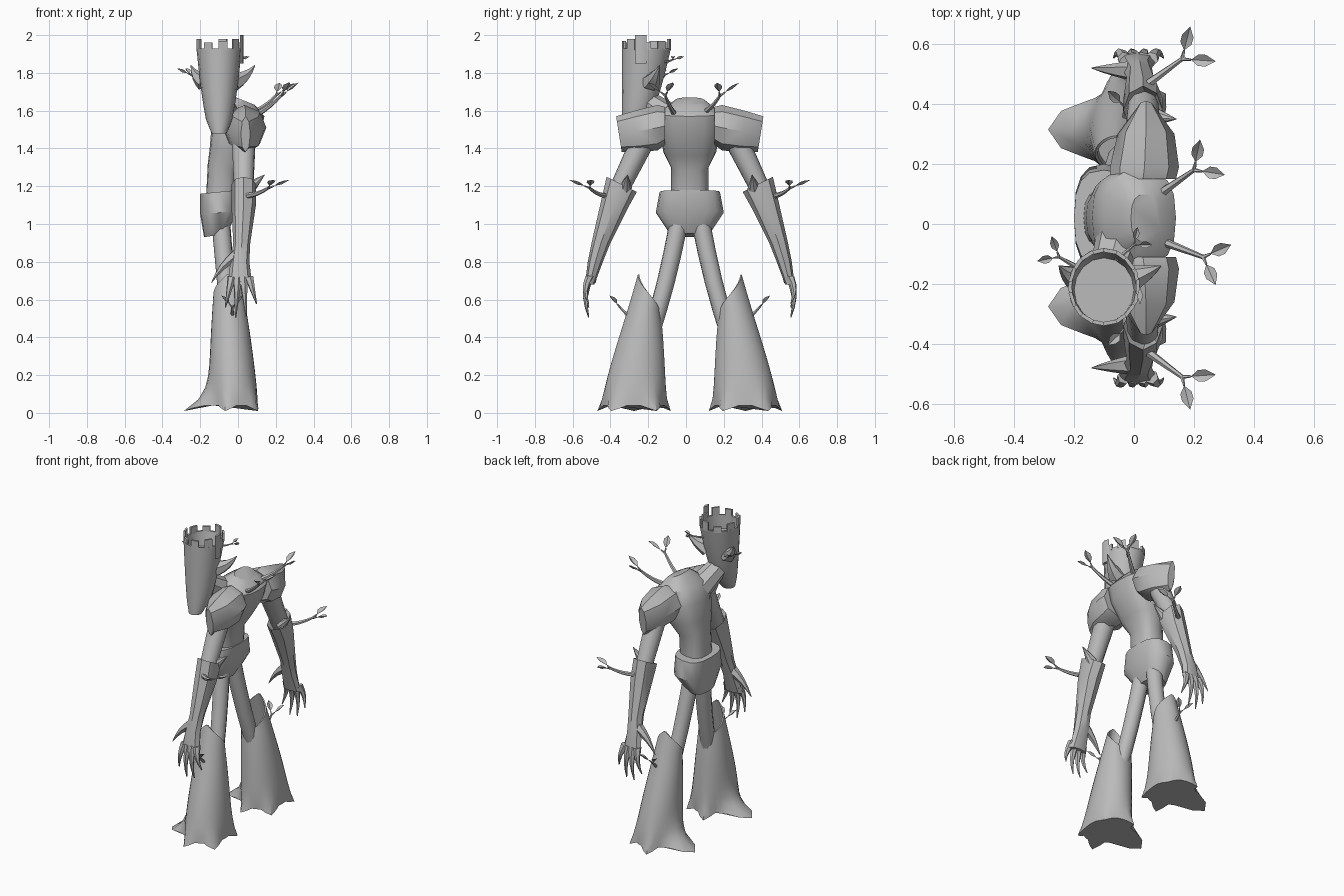
import bpy, bmesh, math
from mathutils import Vector

cube = bpy.data.objects.get("Cube")
if cube:
    bpy.data.objects.remove(cube)

bark = bpy.data.materials.new("bark_grey")
bark.use_nodes = True
bark.diffuse_color = (.5, .5, .5, 1)
bark.node_tree.nodes["Principled BSDF"].inputs["Base Color"].default_value = bark.diffuse_color
middle = .02  # mirror plane of the body


def finish(name, bm):
    bmesh.ops.recalc_face_normals(bm, faces=bm.faces)
    mesh = bpy.data.meshes.new(name)
    bm.to_mesh(mesh)
    bm.free()
    mesh.materials.append(bark)
    part = bpy.data.objects.new(name, mesh)
    bpy.context.collection.objects.link(part)
    bpy.ops.object.select_all(action="DESELECT")
    part.select_set(True)
    bpy.context.view_layer.objects.active = part
    bpy.ops.object.shade_smooth_by_angle(angle=math.radians(40))


def loft(name, rings):
    bm = bmesh.new()
    loops = [[bm.verts.new(point) for point in ring] for ring in rings]
    for low, high in zip(loops, loops[1:]):
        for i in range(len(low)):
            bm.faces.new((low[i - 1], low[i], high[i], high[i - 1]))
    bm.faces.new(loops[0])
    bm.faces.new(loops[-1])
    finish(name, bm)


def squash(value, power):
    return math.copysign(abs(value) ** power, value)


def oval(center, u, v, sides, power=1):
    """Closed ring; a power below one makes it boxier."""
    angles = [math.tau * i / sides for i in range(sides)]
    return [Vector(center) + Vector(u) * squash(math.cos(a), power)
            + Vector(v) * squash(math.sin(a), power) for a in angles]


def tube(name, start, end, thick, thin, bend=(0, 0, 0), sides=8):
    """Tapered, bent limb; the bend is the offset of its middle from a straight line."""
    start, end, bend = Vector(start), Vector(end), Vector(bend)
    axis = end - start
    u = axis.orthogonal().normalized()
    v = axis.normalized().cross(u)
    rings = []
    for step in range(5):
        t = step / 4
        radius = thick + (thin - thick) * t
        center = start + axis * t + bend * math.sin(math.pi * t)
        rings.append(oval(center, u * radius, v * radius, sides))
    loft(name, rings)


def leaf(name, base, tip, side):
    bm = bmesh.new()
    lift = Vector((0, 0, .008))
    root, end = bm.verts.new(base), bm.verts.new(tip)
    fold = bm.verts.new(base.lerp(tip, .5) - lift)
    for across in (side, -side):
        edge = bm.verts.new(base.lerp(tip, .3) + across + lift)
        shoulder = bm.verts.new(base.lerp(tip, .6) + across + lift)
        bm.faces.new((root, fold, edge))
        bm.faces.new((edge, fold, shoulder))
        bm.faces.new((fold, end, shoulder))
    finish(name, bm)


def twig(name, base, tip, thickness=.015):
    """Crooked stem ending in a fork of two leaves."""
    base, tip = Vector(base), Vector(tip)
    along = (tip - base).normalized()
    side = along.cross((0, 0, 1)).normalized()
    tube(name, base, tip, thickness, thickness / 2, (0, 0, -thickness / 2), 6)
    for label, lean in (("first", side), ("second", -side)):
        path = (along + lean * .8 + Vector((0, 0, .2))) * thickness * 4
        tube(f"{name}_{label}_stem", tip, tip + path * .4, thickness / 2, thickness / 4, sides=5)
        leaf(f"{name}_{label}_leaf", tip + path * .4, tip + path * 1.5,
             path.cross((0, 0, 1)).normalized() * thickness * 1.3)


def stack(name, levels, lean):
    """Body part from (x, height, half depth, half width) levels."""
    loft(name, [oval((x, middle, z), (depth, 0, lean), (0, width, 0), 16, .75)
                for x, z, depth, width in levels])


# Torso, pelvis and neck
stack("torso", ((-.09, 1.1, .08, .1), (-.08, 1.3, .08, .1), (-.05, 1.38, .1, .14),
                (-.01, 1.5, .13, .16), (.02, 1.59, .12, .16), (.04, 1.65, .05, .08)), -.02)
stack("pelvis", ((-.1, 1.17, .1, .16), (-.1, 1.06, .1, .18), (-.12, .94, .06, .1)), .01)
tube("neck", (-.03, 0, 1.5), (-.1, -.23, 1.66), .09, .06)

# Head: hollow stump with a notched rim, tapering to a long chin
face = Vector((-.1, -.34, 1.48))
crown_height = .45
crown = face + Vector((0, .13, crown_height))


def head_ring(t, scale=1):
    grow = t ** .55
    width, depth = .04 + .08 * grow, .04 + .09 * grow
    center = face + Vector((0, depth, crown_height * t))
    return oval(center, (width * scale, 0, 0), (0, depth * scale, 0), 16)


loft("head", [head_ring(i / 6) for i in range(7)] + [head_ring(1, .9), head_ring(.8, .9)])
for i in range(9):
    turn = math.tau * i / 9
    top = .03 + .01 * (i % 3)
    sections = []
    for height in (-.01, top):
        corners = [(turn + side * .2, scale) for side, scale in
                   ((-1, 1), (1, 1), (1, .9), (-1, .9))]
        sections.append([crown + Vector((.12 * r * math.cos(a), .13 * r * math.sin(a), height))
                         for a, r in corners])
    loft(f"rim_tooth_{i}", sections)
loft("rim_splinter", [oval((.02, -.24, z), (.01, 0, 0), (0, .03, 0), 4) for z in (1.85, 2)])
for side, tag in ((-1, "right"), (1, "left")):
    tube(f"{tag}_ear", (-.1 + side * .07, -.19, 1.75), (-.08 + side * .17, -.14, 1.84),
         .055, .002, (side * .01, 0, -.01), 6)

for side, tag in ((-1, "right"), (1, "left")):

    def place(x, out, z):
        return Vector((x, middle + side * out, z))

    def section(x, out, z, depth, width, lean):
        return oval(place(x, out, z), (depth, 0, 0), (0, side * width, lean), 8)

    # Shoulder plate narrowing to an upright outer ridge, upper arm, flared forearm sleeve
    loft(f"{tag}_shoulder_plate", [section(.03, .13, 1.52, .11, 0, .1),
                                   section(.035, .17, 1.51, .115, 0, .12),
                                   section(.04, .28, 1.49, .095, .01, .11),
                                   section(.04, .375, 1.475, .025, .015, .095)])
    tube(f"{tag}_upper_arm", place(.03, .24, 1.46), place(.03, .4, 1.13), .065, .05, sides=10)
    loft(f"{tag}_forearm", [section(.04, .37, 1.15, .04, .04, .02),
                            section(.03, .36, 1.21, .065, .08, .04),
                            section(.03, .4, 1.1, .065, .07, .02),
                            section(.02, .47, .9, .045, .05, 0),
                            section(.01, .5, .8, .05, .04, 0),
                            section(.01, .53, .68, .065, .025, 0)])
    tube(f"{tag}_elbow_spike", place(.06, .34, 1.19), place(.14, .33, 1.26), .035, .002)

    # Fingers fan out from the palm, with the thumb forward
    for i in range(4):
        spread = i - 1.4
        tube(f"{tag}_finger_{i}", place(.01 + spread * .03, .53, .72),
             place(.01 + spread * .055, .535, .5 + .03 * spread ** 2),
             .024, .003, (0, side * .02, 0), 6)
    tube(f"{tag}_thumb", place(0, .49, .84), place(-.14, .5, .69), .035, .002, (-.01, 0, .01), 6)

    # Leg
    tube(f"{tag}_leg", place(-.09, .06, 1), place(-.04, .21, .4), .05, .045, (0, -side * .01, 0), 10)

    # Hollow bark boot, peaked outside, scooped inside, spreading into root toes
    def boot_ring(t, scale=1):
        narrow, roots = t ** 1.5, (1 - t) ** 8
        points = []
        for i in range(30):
            a = math.tau * i / 30
            lobe = max(0, -math.cos(5 * a))
            toe = max(0, -math.cos(a)) ** 10
            reach = scale * (1 + roots * (lobe / 4 + toe * .85 - .05))
            peak = math.asin(math.sin(a)) * .07 * t ** 4
            points.append(place(-.02 - .03 * t + (.13 - .05 * narrow) * reach * math.cos(a),
                                .295 - .08 * narrow + (.17 - .11 * narrow) * reach * math.sin(a),
                                .01 + .62 * t + peak + .03 * roots * (1 - lobe)))
        return points

    loft(f"{tag}_boot", [boot_ring(i / 10) for i in range(11)]
         + [boot_ring(1, .88), boot_ring(.7, .8)])

    # Arm and leg twigs
    twig(f"{tag}_arm_twig", place(.05, .45, 1.15), place(.16, .53, 1.19))
    twig(f"{tag}_leg_twig", place(-.03, .3, .5), place(-.03, .37, .56), .012)

# Back and head twigs
twig("left_back_twig", (.1, .11, 1.6), (.2, .18, 1.68))
twig("right_back_twig", (.1, -.06, 1.58), (.23, -.11, 1.68))
twig("right_head_twig", (-.18, -.15, 1.76), (-.25, -.11, 1.79), .01)
twig("left_head_twig", (-.06, -.12, 1.86), (0, -.07, 1.87), .008)
